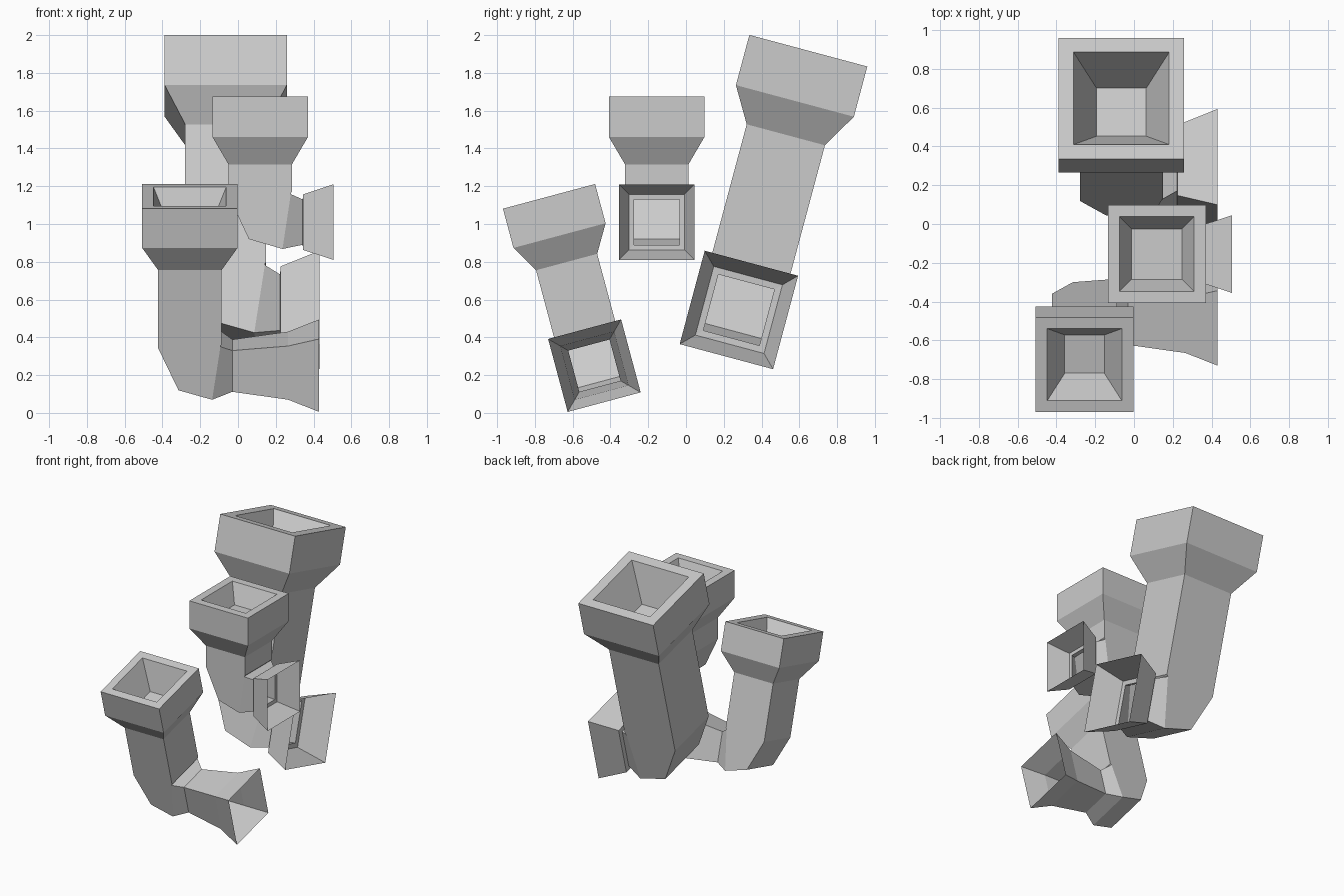
import bpy, bmesh
from math import radians
from mathutils import Matrix

if "Cube" in bpy.data.objects:
    bpy.data.objects.remove(bpy.data.objects["Cube"])


def level(h, z):
    # horizontal square ring
    return [(-h, -h, z), (h, -h, z), (h, h, z), (-h, h, z)]


def upright(h, x):
    # square ring facing +x, ordered to follow the bend
    return [(x, -h, -h), (x, -h, h), (x, h, h), (x, h, -h)]


def bend(outer, inner, h):
    # slanted ring inside the elbow
    (xo, zo), (xi, zi) = outer, inner
    return [(xo, -h, zo), (xi, -h, zi), (xi, h, zi), (xo, h, zo)]


def loft(name, rings, matrix, cap=False):
    bm = bmesh.new()
    loops = [[bm.verts.new(p) for p in r] for r in rings]
    for a, b in zip(loops, loops[1:]):
        for i in range(4):
            j = (i + 1) % 4
            bm.faces.new((a[i], a[j], b[j], b[i]))
    if cap:
        bm.faces.new(loops[-1])
    bmesh.ops.recalc_face_normals(bm, faces=bm.faces)
    mesh = bpy.data.meshes.new(name)
    bm.to_mesh(mesh)
    bm.free()
    obj = bpy.data.objects.new(name, mesh)
    bpy.context.collection.objects.link(obj)
    obj.matrix_world = matrix
    return obj


def pipe(label, pos, scale, tilt, top, cup_depth, neck, spout):
    m = (Matrix.Translation(pos) @ Matrix.Rotation(radians(tilt), 4, 'X')
         @ Matrix.Scale(scale, 4))
    h = 0.1675
    # straight column, two-step elbow and narrowed neck
    loft(label + "_elbow_tube", [
        level(h, top - 0.36),
        bend((-h, 0.14), (h, 0.16), h),
        bend((-0.06, -0.09), (0.163, 0.155), h),
        bend((0.118, -0.142), (0.158, 0.15), h),
        upright(neck, 0.225)], m)
    # flared collar with a tapered cup sunk in its top
    loft(label + "_collar", [
        level(h, top - 0.36),
        level(0.2525, top - 0.215),
        level(0.2525, top),
        level(0.1925, top),
        level(0.1925 - 0.43 * cup_depth, top - cup_depth)], m, cap=True)
    # thin flared side spout
    loft(label + "_spout",
         [upright(neck, 0.225)] + [upright(r, x) for r, x in spout], m)


short_spout = [(0.147, 0.2265), (0.2, 0.3875)]
long_spout = [(0.147, 0.52), (0.2, 0.685)]

pipe("middle", (0.1175, -0.155, 1.01), 1.0, 0, 0.665, 0.145, 0.12, short_spout)
pipe("rear", (-0.065, 0.28, 0.545), 1.28, -15, 1.11, 0.215, 0.12, short_spout)
pipe("front", (-0.255, -0.485, 0.25), 1.0, 15, 0.928, 0.21, 0.113, long_spout)
